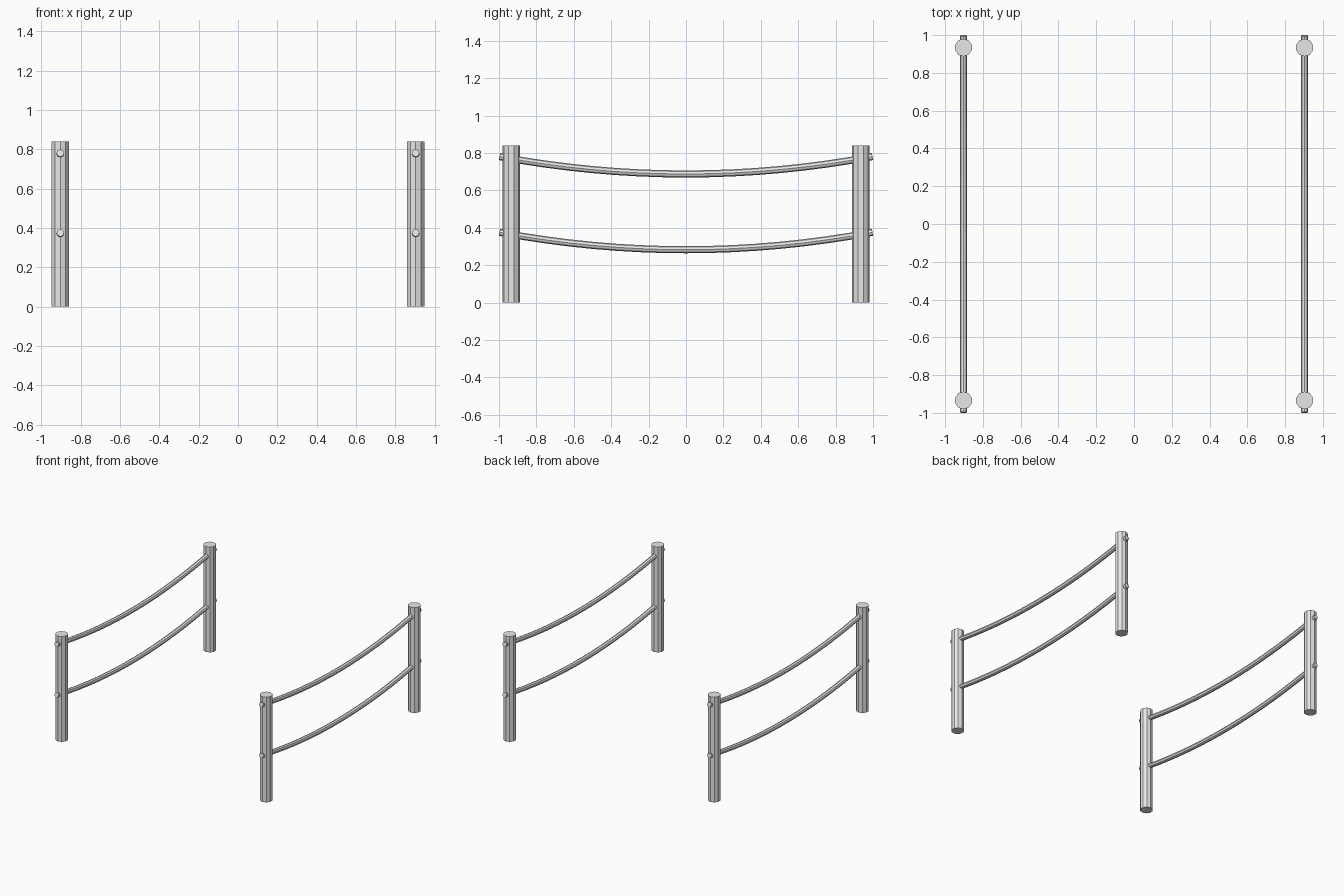
import bpy

cube = bpy.data.objects.get("Cube")
if cube:
    bpy.data.objects.remove(cube, do_unlink=True)

# Single weathered grey colour
grey = bpy.data.materials.new("light grey")
grey.use_nodes = True
grey.diffuse_color = (0.8, 0.8, 0.8, 1)
grey.node_tree.nodes["Principled BSDF"].inputs["Base Color"].default_value = (0.8, 0.8, 0.8, 1)

SIDE_X = 0.903
POST_Y = 0.934
POST_RADIUS = 0.047
POST_HEIGHT = 0.84
ROPE_RADIUS = 0.019
ROPE_END = 0.997
SAG = 0.093
SEGMENTS = 16


def add_post(name, x, y):
    # Ten-sided post, an edge facing front and back
    bpy.ops.mesh.primitive_cylinder_add(vertices=10, radius=POST_RADIUS, depth=POST_HEIGHT,
                                        location=(x, y, POST_HEIGHT / 2))
    post = bpy.context.object
    post.name = name
    post.data.materials.append(grey)


def add_rope(name, x, low_z):
    # Eight-sided sagging rope that pokes out through both posts
    curve = bpy.data.curves.new(name, "CURVE")
    curve.dimensions = "3D"
    curve.bevel_depth = ROPE_RADIUS
    curve.bevel_resolution = 2
    curve.use_fill_caps = True
    spline = curve.splines.new("POLY")
    spline.points.add(SEGMENTS)
    spline.use_smooth = False
    for i, point in enumerate(spline.points):
        t = 2 * i / SEGMENTS - 1
        point.co = (x, t * ROPE_END, low_z + SAG * t * t, 1)
    curve.materials.append(grey)
    rope = bpy.data.objects.new(name, curve)
    bpy.context.collection.objects.link(rope)
    # Turn the curve into a flat-shaded mesh
    bpy.ops.object.select_all(action="DESELECT")
    rope.select_set(True)
    bpy.context.view_layer.objects.active = rope
    bpy.ops.object.convert(target="MESH")
    bpy.ops.object.shade_flat()


for side, x in (("left", SIDE_X), ("right", -SIDE_X)):
    add_post(f"front_{side}_post", x, -POST_Y)
    add_post(f"back_{side}_post", x, POST_Y)
    add_rope(f"upper_{side}_rope", x, 0.688)
    add_rope(f"lower_{side}_rope", x, 0.283)
